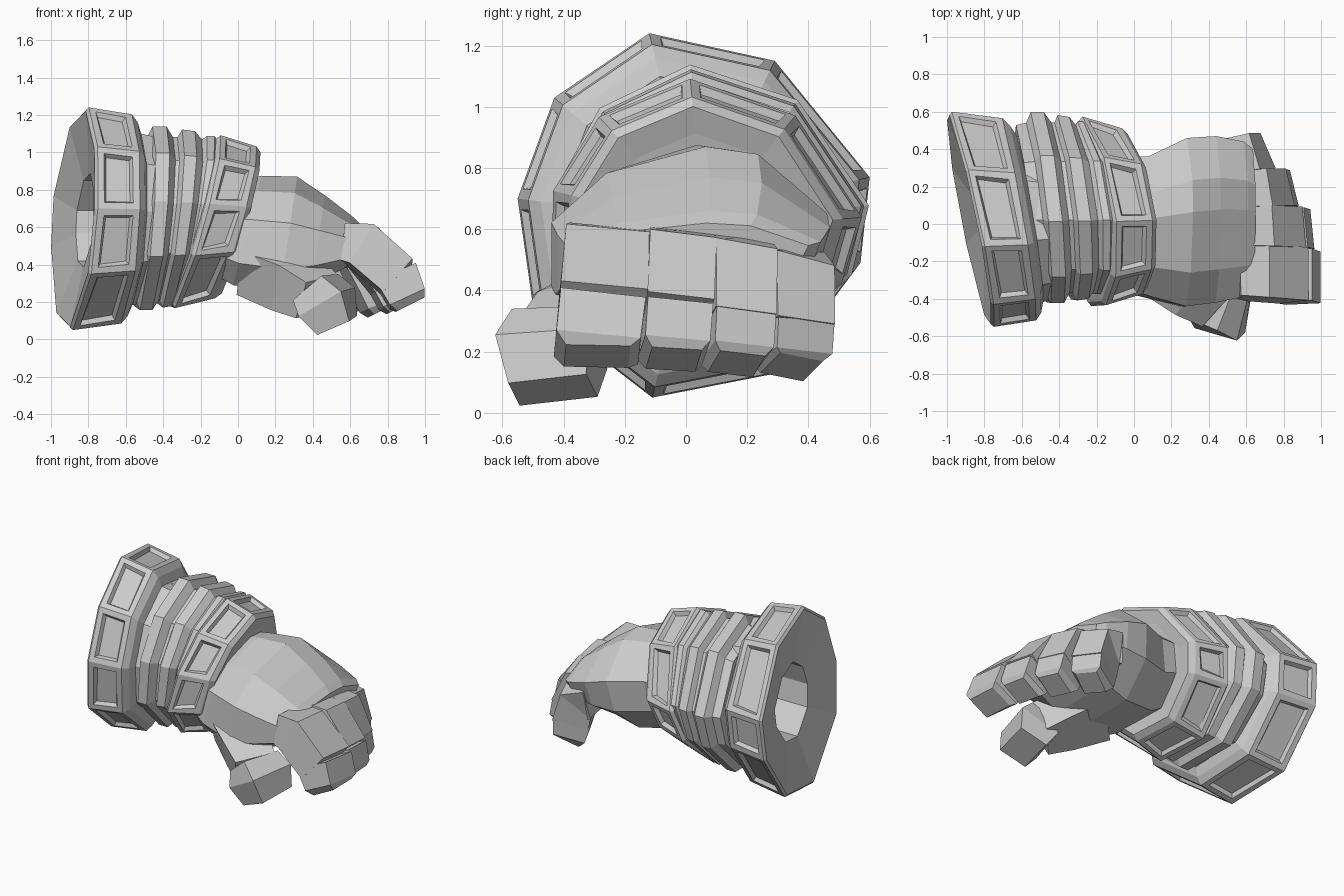
import bpy, bmesh
from math import radians, cos, sin
from mathutils import Vector

cube = bpy.data.objects.get("Cube")
if cube:
    bpy.data.objects.remove(cube, do_unlink=True)

grey = bpy.data.materials.new("stone_grey")
grey.use_nodes = True
GREY = (0.6, 0.6, 0.6, 1)
grey.diffuse_color = GREY
grey.node_tree.nodes["Principled BSDF"].inputs["Base Color"].default_value = GREY


def loft(name, rings, panels=(), frame=0.05):
    """Skin a row of closed rings, cap both ends, sink framed panels into chosen bands."""
    bm = bmesh.new()
    loops = [[bm.verts.new(p) for p in ring] for ring in rings]
    count = len(loops[0])
    sunk = []
    for i, (a, b) in enumerate(zip(loops, loops[1:])):
        for j in range(count):
            k = (j + 1) % count
            face = bm.faces.new((a[j], a[k], b[k], b[j]))
            if i in panels:
                sunk.append(face)
    bm.faces.new(loops[0])
    bm.faces.new(loops[-1])
    bmesh.ops.recalc_face_normals(bm, faces=bm.faces)
    if sunk:
        bmesh.ops.inset_individual(bm, faces=sunk, thickness=frame)
        bmesh.ops.inset_individual(bm, faces=sunk, thickness=0.02, depth=-0.025)
    mesh = bpy.data.meshes.new(name)
    bm.to_mesh(mesh)
    bm.free()
    mesh.materials.append(grey)
    obj = bpy.data.objects.new(name, mesh)
    bpy.context.collection.objects.link(obj)
    return obj


# Sleeve: nine-sided outline swept through leaning stations
OUTLINE = [(-.15, .61), (-.46, .40), (-.58, .07), (-.53, -.28), (-.14, -.58),
           (.27, -.50), (.54, -.14), (.57, .14), (.26, .52)]


def station(x, lean_y, lean_z, cy, cz, scale, turn, wide):
    c, s = cos(radians(turn)), sin(radians(turn))
    ring = []
    for u, v in OUTLINE:
        y, z = wide * scale * (u * c - v * s), scale * (u * s + v * c)
        ring.append((x + lean_y * y + lean_z * z, cy + y, cz + z))
    return ring


# The back face is a shallow funnel around the arm hole
big_cuff = [(-.50, -.17, .06, .42), (-.82, -.19, .07, .42), (-.885, -.2, .07, .97),
            (-.87, -.2, .07, 1), (-.62, -.17, .05, .94), (-.585, -.17, .05, .87),
            (-.56, -.16, .05, .77), (-.48, -.15, .06, .74)]
loft("big_cuff", [station(x, ly, lz, .03, .63, s, 0, 1) for x, ly, lz, s in big_cuff],
     (3,), .05)

bellows = [(-.58, -.12, .06, .72), (-.53, -.11, .08, .74), (-.505, -.1, .08, .83),
           (-.435, -.1, .09, .83), (-.40, -.1, .1, .74), (-.385, -.1, .12, .74),
           (-.365, -.1, .12, .805), (-.305, -.1, .14, .79), (-.275, -.1, .17, .72),
           (-.265, -.1, .2, .75), (-.235, -.1, .22, .75), (-.20, -.1, .24, .68)]
loft("bellows", [station(x, ly, lz, .08, .62, s, -7, 1.07) for x, ly, lz, s in bellows])

wrist_cuff = [(-.26, -.1, .28, .66), (-.255, -.1, .28, .75), (-.235, -.1, .28, .785),
              (-.03, -.1, .29, .69), (.0, -.1, .29, .64), (-.01, -.1, .29, .5)]
loft("wrist_cuff", [station(x, ly, lz, .06, .60, s, -9, 1.12) for x, ly, lz, s in wrist_cuff],
     (2,), .045)

# Hand: faceted body flattening toward the knuckles
HAND = [(-1, .2), (-.6, .72), (.12, 1), (.5, .92), (1, .3),
        (.9, -.4), (.4, -1), (-.65, -1), (-1, -.6)]


def hand_section(x, lean, y0, y1, z0, z1):
    cy, cz, hy, hz = (y0 + y1) / 2, (z0 + z1) / 2, (y1 - y0) / 2, (z1 - z0) / 2
    return [(x + lean * v * hz, cy + u * hy, cz + v * hz) for u, v in HAND]


body = [(-.08, .28, -.33, .36, .36, .84), (.05, .26, -.38, .36, .29, .875),
        (.27, .15, -.44, .46, .25, .87), (.43, .15, -.42, .47, .30, .77),
        (.58, .2, -.39, .44, .37, .66), (.63, .2, -.36, .40, .41, .62)]
loft("hand_body", [hand_section(*b) for b in body])


def limb(name, sections, side):
    """Boxy digit: each section is a centre, a width and a thickness."""
    pts = [Vector(s[0]) for s in sections]
    rings = []
    for i, (centre, width, thick) in enumerate(sections):
        before, after = pts[max(i - 1, 0)], pts[min(i + 1, len(pts) - 1)]
        along = (after - before).normalized()
        across = Vector(side)
        across = (across - along * across.dot(along)).normalized()
        up = along.cross(across)
        w, t = across * width / 2, up * thick / 2
        rings.append([pts[i] - w - t, pts[i] + w - t, pts[i] + w + t, pts[i] - w + t])
    return loft(name, rings)


# Fingers: base, knuckle, middle joint, tip and a blunt end, splayed toward the little finger
def finger(name, y_base, y_tip, width, splay, base, joint, tip):
    (bx, bz), (jx, jz), (tx, tz) = base, joint, tip
    ym = (y_base + y_tip) / 2
    side = (-splay, 1, -.1)
    limb(name + "_upper", [((bx - .07, y_base, bz + .01), width * .92, .2),
                           ((bx + .03, y_base, bz), width, .245),
                           ((jx, ym, jz), width, .235)], side)
    limb(name + "_tip", [((jx - .01, ym, jz + .015), width * .98, .235),
                         ((tx - .015, y_tip, tz + .03), width * .97, .205),
                         ((tx, y_tip, tz), width * .74, .16)], side)


finger("index_finger", -.26, -.29, .285, 0, (.63, .50), (.855, .33), (.92, .185))
finger("middle_finger", -.025, -.04, .22, .1, (.64, .49), (.82, .31), (.875, .175))
finger("ring_finger", .17, .165, .205, .25, (.61, .47), (.735, .285), (.78, .16))
finger("little_finger", .345, .345, .205, .45, (.53, .43), (.615, .27), (.64, .15))

# Thumb: fleshy base and a square tip
THUMB_SIDE = (0, .9, .45)
limb("thumb_base", [((.12, -.18, .40), .34, .26), ((.30, -.32, .31), .3, .27),
                    ((.42, -.41, .23), .25, .22)], THUMB_SIDE)
limb("thumb_tip", [((.415, -.42, .28), .25, .21), ((.475, -.44, .20), .31, .27),
                   ((.53, -.435, .075), .26, .19)], THUMB_SIDE)
